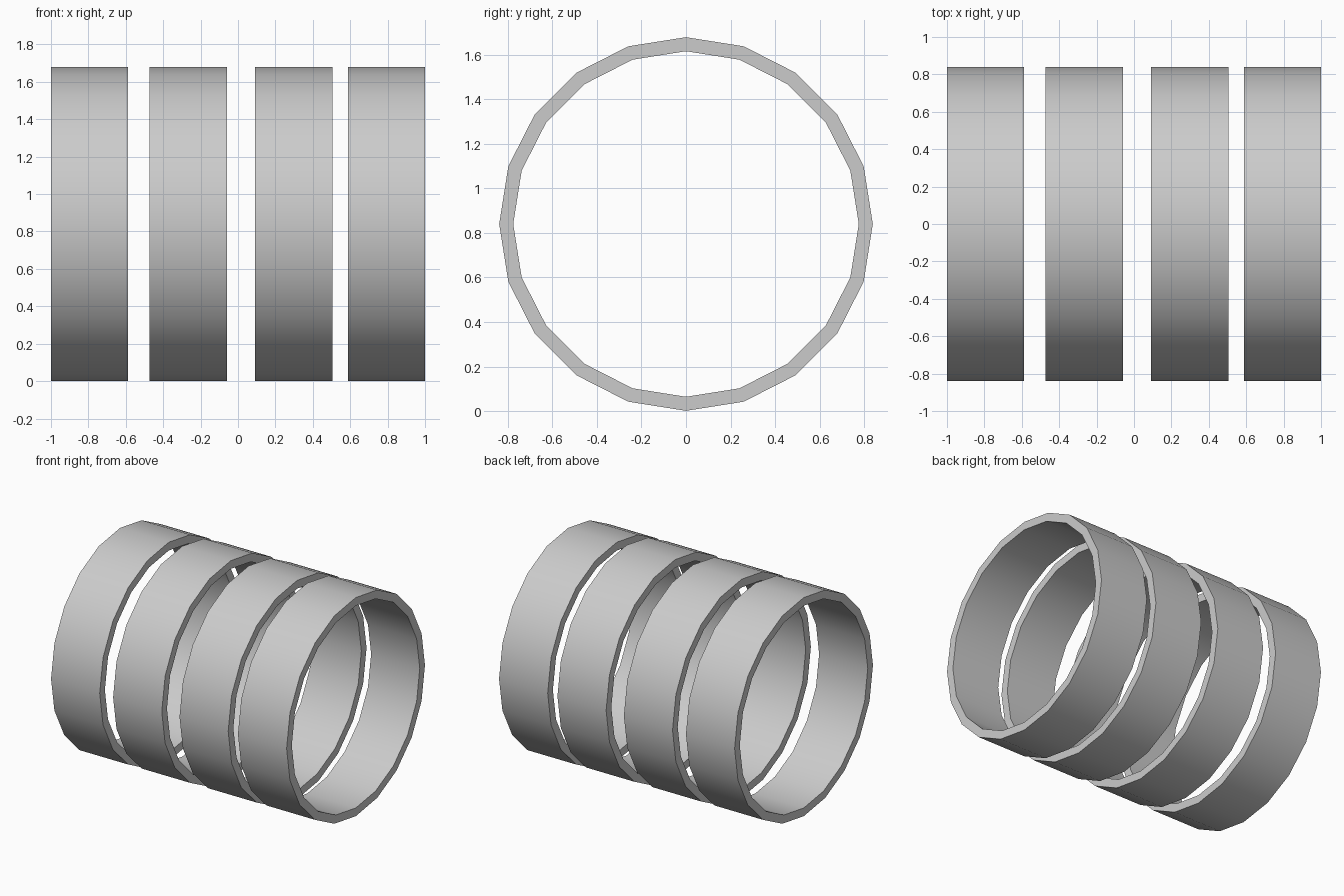
import bpy, bmesh
from math import sin, cos, pi, radians

if "Cube" in bpy.data.objects:
    bpy.data.objects.remove(bpy.data.objects["Cube"])

SIDES, R_OUT, R_IN, WIDTH, CZ = 20, 0.839, 0.776, 0.413, 0.84


def ring(name, x0):
    """Hollow 20-sided band lying along x, starting at x0."""
    bm = bmesh.new()
    # rectangular cross-section swept around the x axis
    section = [(0, R_OUT), (WIDTH, R_OUT), (WIDTH, R_IN), (0, R_IN)]
    loops = []
    for i in range(SIDES):
        a = 2 * pi * i / SIDES
        loops.append([bm.verts.new((x - WIDTH / 2, r * sin(a), r * cos(a)))
                      for x, r in section])
    for i in range(SIDES):
        a, b = loops[i], loops[(i + 1) % SIDES]
        for j in range(4):
            k = (j + 1) % 4
            bm.faces.new((a[j], a[k], b[k], b[j]))
    bmesh.ops.recalc_face_normals(bm, faces=bm.faces)
    mesh = bpy.data.meshes.new(name)
    bm.to_mesh(mesh)
    bm.free()
    ob = bpy.data.objects.new(name, mesh)
    ob.location = (x0 + WIDTH / 2, 0, CZ)
    bpy.context.collection.objects.link(ob)
    # smooth around the band, sharp at the rims
    bpy.ops.object.select_all(action='DESELECT')
    ob.select_set(True)
    bpy.context.view_layer.objects.active = ob
    bpy.ops.object.shade_smooth_by_angle(angle=radians(30))


# four unevenly spaced bands
for n, x in enumerate((-1.0, -0.473, 0.091, 1 - WIDTH), 1):
    ring(f"ring_{n}", x)
